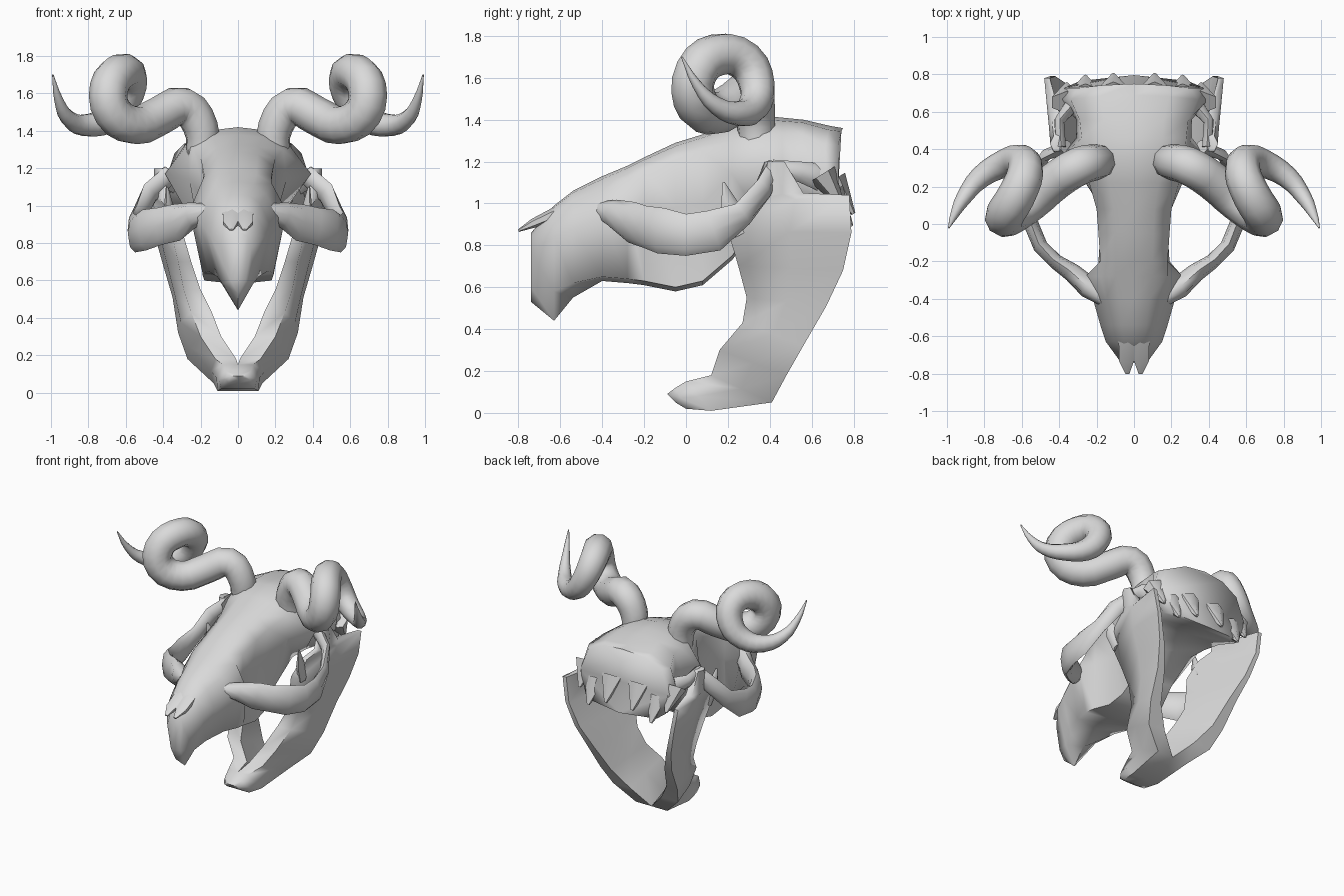
import bpy, bmesh, math
from mathutils import Vector

if "Cube" in bpy.data.objects:
    bpy.data.objects.remove(bpy.data.objects["Cube"])

bone = bpy.data.materials.new("bone_grey")
bone.use_nodes = True
bone.diffuse_color = (0.7, 0.7, 0.7, 1)
bone.node_tree.nodes["Principled BSDF"].inputs["Base Color"].default_value = bone.diffuse_color


def finish(name, mesh, mirror=True, angle=60):
    """Link a mesh, give it the bone colour, mirror it and smooth it."""
    ob = bpy.data.objects.new(name, mesh)
    bpy.context.collection.objects.link(ob)
    mesh.materials.clear()
    mesh.materials.append(bone)
    bpy.ops.object.select_all(action='DESELECT')
    ob.select_set(True)
    bpy.context.view_layer.objects.active = ob
    bpy.ops.object.shade_smooth_by_angle(angle=math.radians(angle))
    if mirror:
        ob.modifiers.new("mirror", 'MIRROR')
    return ob


def loft(name, rings, mirror=True, angle=60):
    """Skin a list of equal rings and cap both ends."""
    bm = bmesh.new()
    rows = [[bm.verts.new(p) for p in r] for r in rings]
    n = len(rows[0])
    for a, b in zip(rows, rows[1:]):
        for i in range(n):
            j = (i + 1) % n
            bm.faces.new((a[i], a[j], b[j], b[i]))
    bm.faces.new(rows[0][::-1])
    bm.faces.new(rows[-1])
    bmesh.ops.recalc_face_normals(bm, faces=bm.faces)
    mesh = bpy.data.meshes.new(name)
    bm.to_mesh(mesh)
    bm.free()
    return finish(name, mesh, mirror, angle)


def bar(name, stations, sides=8):
    """Oval bar along (x, y, z, half height, half thickness) stations."""
    pts = [Vector(s[:3]) for s in stations]
    rings = []
    for i, s in enumerate(stations):
        t = (pts[min(i + 1, len(pts) - 1)] - pts[max(i - 1, 0)]).normalized()
        side = t.cross(Vector((0, 0, 1))).normalized()
        up = side.cross(t)
        ang = [2 * math.pi * k / sides for k in range(sides)]
        rings.append([pts[i] + up * s[3] * math.cos(a) + side * s[4] * math.sin(a) for a in ang])
    return loft(name, rings)


# Skull: y, top z, brow (x, z), side (x, z), lower edge (x, z)
skull_sections = [
    (-.74, .86, .05, .84, .07, .77, .04, .6),
    (-.63, .99, .1, .95, .15, .84, .08, .58),
    (-.54, 1.06, .12, 1.01, .18, .88, .11, .62),
    (-.4, 1.13, .15, 1.06, .22, .94, .16, .65),
    (-.28, 1.18, .18, 1.12, .26, .97, .19, .64),
    (-.2, 1.22, .18, 1.16, .18, .97, .19, .63),
    (-.05, 1.29, .19, 1.21, .15, .98, .18, .6),
    (.08, 1.33, .2, 1.25, .16, 1, .17, .63),
    (.22, 1.38, .24, 1.3, .26, 1.14, .15, .75),
    (.36, 1.42, .27, 1.33, .39, 1.17, .2, .93),
    (.46, 1.41, .28, 1.33, .31, 1.12, .24, .96),
    (.56, 1.4, .29, 1.33, .31, 1.12, .28, .97),
    (.69, 1.37, .34, 1.28, .4, 1.1, .32, .94),
    (.75, 1.36, .3, 1.28, .37, 1.1, .29, .92),
]
rings = []
for y, zt, bx, bz, sx, sz, lx, lz in skull_sections:
    # the snout tip hooks down, the back leans and curves
    drop = .14 if y == -.63 else .07 if y < -.5 else .02
    rear = max(0, y - .5)
    half = [(0, zt), (bx * .55, zt - (zt - bz) * .2), (bx, bz), (sx, sz), (lx, lz), (0, lz - drop)]
    outline = half + [(-x, z) for x, z in half[-2:0:-1]]
    rings.append([(x, y + rear * (.4 * (zt - z) - 1.4 * x * x), z) for x, z in outline])
loft("skull", rings, mirror=False, angle=75)

# Ragged nasal fringe over the nose
bar("nasal_fringe", [(.03, -.62, .955, .03, .06), (.04, -.73, .905, .022, .045), (.035, -.8, .87, .006, .012)], 6)

# Cheek arch sweeping out, back and up around the eye socket
bar("cheek_arch", [
    (.14, -.41, .97, .04, .04), (.24, -.34, .95, .07, .06), (.33, -.26, .91, .1, .05),
    (.42, -.2, .89, .1, .04), (.5, -.12, .87, .11, .04), (.55, 0, .85, .1, .04),
    (.56, .13, .87, .1, .03), (.53, .27, .95, .06, .03), (.47, .37, 1.07, .06, .03),
    (.36, .41, 1.17, .05, .04)])
bar("temple_root", [(.31, .66, 1.12, .07, .05), (.4, .55, 1.15, .05, .03), (.39, .41, 1.18, .03, .03)], 6)

# Jagged processes along the lower back edge of the skull
for name, x, y, z in (("occipital_point", .11, .8, .95), ("neck_process", .26, .79, .89),
                      ("ear_process", .36, .75, .98)):
    bar(name, [(x, y - k * .05, z + k * .08, .01 + k * .03, .01 + k * .04) for k in (2, 1, 0)], 6)

# Lower jaw: front y, z, inner x, outer x, then the same for the rear edge
jaw_sections = [
    (-.09, .09, 0, .04, -.05, .05, 0, .05),
    (-.05, .12, 0, .07, 0, .02, 0, .09),
    (0, .15, 0, .08, .12, .01, 0, .11),
    (.12, .18, .01, .12, .41, .05, 0, .13),
    (.16, .3, .09, .2, .48, .18, .13, .27),
    (.27, .43, .14, .25, .56, .32, .23, .32),
    (.29, .55, .2, .29, .67, .51, .29, .35),
    (.25, .7, .25, .32, .75, .68, .36, .4),
    (.2, .87, .3, .36, .79, .86, .42, .45),
    (.26, 1, .35, .39, .78, 1.04, .45, .48),
    (.36, 1.04, .38, .42, .56, 1.05, .39, .44),
    (.39, 1.2, .39, .43, .47, 1.2, .39, .43),
]
rings = []
for fy, fz, fi, fo, by, bz, bi, bo in jaw_sections:
    my, mz = (fy + by) / 2, (fz + bz) / 2
    rings.append([(fi, fy, fz), (fo, fy, fz), ((fo + bo) / 2 + .02, my, mz),
                  (bo, by, bz), (bi, by, bz), ((fi + bi) / 2, my, mz)])
loft("lower_jaw", rings, angle=75)
bar("jaw_spike", [(.35, .27, .86, .06, .03), (.37, .21, .98, .05, .025), (.38, .18, 1.1, .006, .006)], 6)

# Horns: one full coil around the x axis, then a tapering tip
horn_path = [
    (.19, .34, 1.27), (.2, .33, 1.42), (.29, .31, 1.53), (.42, .23, 1.48), (.55, .12, 1.43),
    (.67, .04, 1.5), (.69, .05, 1.63), (.63, .15, 1.71), (.58, .28, 1.68), (.61, .34, 1.56),
    (.7, .32, 1.46), (.82, .25, 1.43), (.91, .14, 1.47), (.96, .05, 1.57), (.99, -.02, 1.7),
]
curve = bpy.data.curves.new("horn_path", 'CURVE')
curve.dimensions = '3D'
curve.bevel_depth = 1
curve.bevel_resolution = 3
curve.resolution_u = 3
curve.use_fill_caps = True
spline = curve.splines.new('BEZIER')
last = len(horn_path) - 1
spline.bezier_points.add(last)
for i, (p, co) in enumerate(zip(spline.bezier_points, horn_path)):
    p.co = co
    taper = math.sin(math.pi / 2 * min(1, (last - i) / 8))
    p.radius = min(.004 + .1 * taper, .085 + .01 * i)
    p.handle_left_type = p.handle_right_type = 'AUTO'
guide = bpy.data.objects.new("horn_guide", curve)
bpy.context.collection.objects.link(guide)
bpy.context.view_layer.update()
evaluated = guide.evaluated_get(bpy.context.evaluated_depsgraph_get())
horn_mesh = bpy.data.meshes.new_from_object(evaluated)
bpy.data.objects.remove(guide)
finish("horn", horn_mesh)
